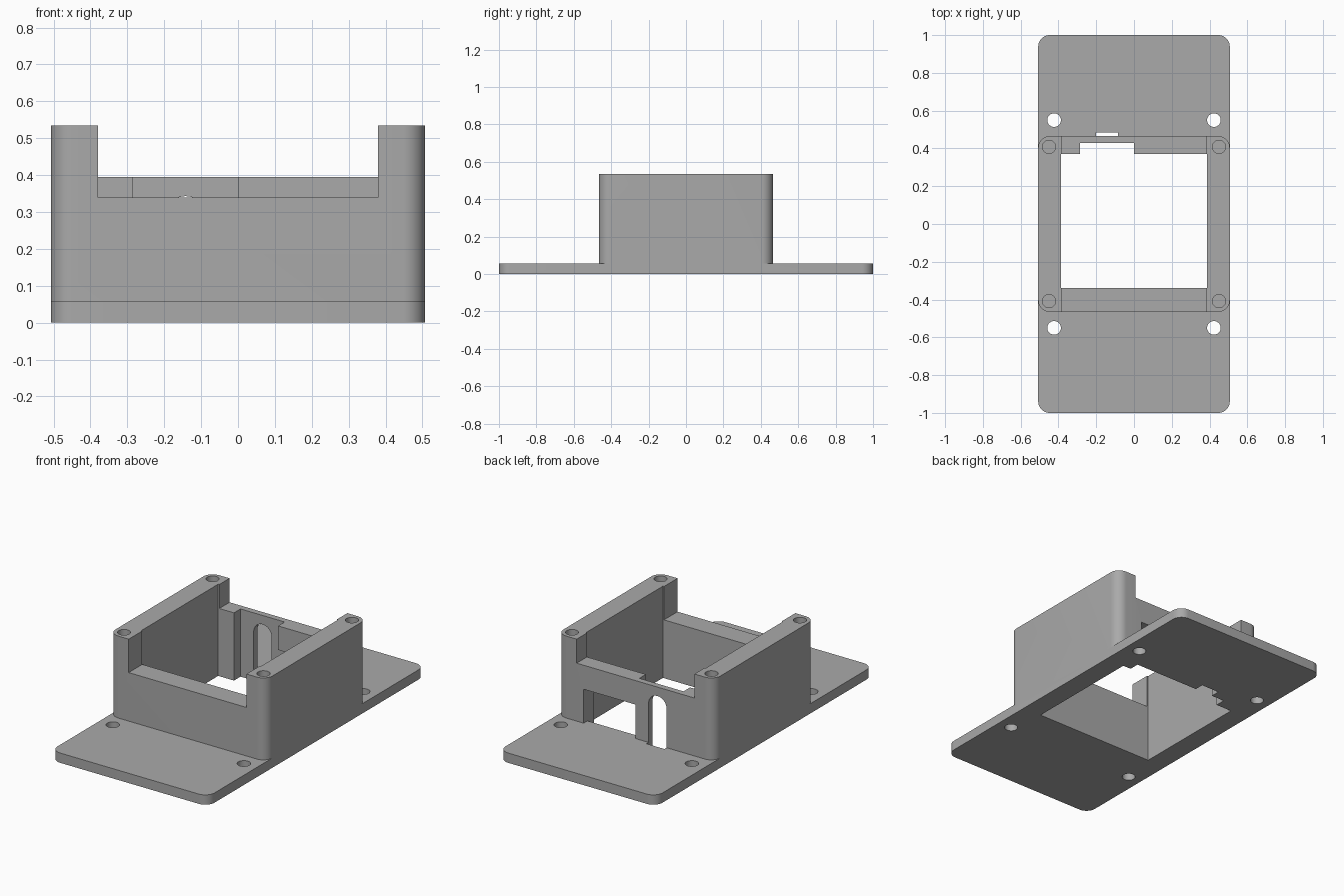
import bpy, bmesh
from math import pi, sin, cos

if "Cube" in bpy.data.objects:
    bpy.data.objects.remove(bpy.data.objects["Cube"])

W, BODY_Y, TOP, PLATE = 0.507, 0.465, 0.535, 0.057

grey = bpy.data.materials.new("plain_grey")
grey.use_nodes = True
colour = (0.4, 0.4, 0.4, 1)
grey.diffuse_color = colour
grey.node_tree.nodes["Principled BSDF"].inputs["Base Color"].default_value = colour


def prism(name, outline, low, high, upright=False):
    """Extrude an outline along z, or along y when upright."""
    bm = bmesh.new()
    place = (lambda a, b: (a, low, b)) if upright else (lambda a, b: (a, b, low))
    face = bm.faces.new([bm.verts.new(place(a, b)) for a, b in outline])
    new = bmesh.ops.extrude_face_region(bm, geom=[face])["geom"]
    step = (0, high - low, 0) if upright else (0, 0, high - low)
    bmesh.ops.translate(bm, vec=step, verts=[v for v in new if isinstance(v, bmesh.types.BMVert)])
    bmesh.ops.recalc_face_normals(bm, faces=bm.faces)
    mesh = bpy.data.meshes.new(name)
    bm.to_mesh(mesh)
    bm.free()
    mesh.materials.append(grey)
    ob = bpy.data.objects.new(name, mesh)
    bpy.context.collection.objects.link(ob)
    return ob


def arc(x, y, r, start, end, n):
    angles = [start + (end - start) * i / n for i in range(n + 1)]
    return [(x + r * cos(a), y + r * sin(a)) for a in angles]


def rounded(hx, hy, r):
    pts = []
    for i, (sx, sy) in enumerate([(1, 1), (-1, 1), (-1, -1), (1, -1)]):
        pts += arc(sx * (hx - r), sy * (hy - r), r, i * pi / 2, (i + 1) * pi / 2, 10)
    return pts


def box(name, x0, x1, y0, y1, z0, z1):
    return prism(name, [(x0, y0), (x1, y0), (x1, y1), (x0, y1)], z0, z1)


def combine(target, other, operation):
    mod = target.modifiers.new(other.name, "BOOLEAN")
    mod.operation, mod.solver, mod.object = operation, "EXACT", other
    other.hide_render = True
    bpy.context.view_layer.objects.active = target
    bpy.ops.object.modifier_apply(modifier=mod.name)
    bpy.data.objects.remove(other)


# Flanged plate with the housing standing on it
bracket = prism("mounting_bracket", rounded(W, 1, 0.06), 0, PLATE)
combine(bracket, prism("housing", rounded(W, BODY_Y, 0.06), 0.03, TOP), "UNION")

# Main opening, lowered end walls, and the stepped pocket in the back wall
cutters = [
    box("main_opening", -0.387, 0.387, -0.34, 0.37, -0.1, 0.7),
    box("front_notch", -0.38, 0.38, -0.6, -0.2, 0.34, 0.7),
    box("back_notch", -0.38, 0.38, 0.2, 0.6, 0.395, 0.7),
    box("back_pocket", -0.285, 0, 0.3, 0.43, -0.1, 0.7),
    box("socket_recess", -0.001, 0.335, 0.3, 0.43, -0.1, 0.255),
    box("socket_window", 0, 0.335, 0.4, 0.6, PLATE, 0.255),
]
# Arched slot that also bites into the plate
arch = [(-0.2, -0.1), (-0.084, -0.1)] + arc(-0.142, 0.285, 0.058, 0, pi, 16)
cutters.append(prism("arched_slot", arch, 0.4, 0.485, upright=True))

# Through holes in the flanges and blind screw holes in the wall tops
for sx in (-1, 1):
    for sy in (-1, 1):
        hole = arc(sx * 0.423, sy * 0.55, 0.036, 0, 2 * pi, 32)[:-1]
        cutters.append(prism("flange_hole", hole, -0.1, 0.2))
        hole = arc(sx * 0.45, sy * 0.408, 0.035, 0, 2 * pi, 32)[:-1]
        cutters.append(prism("screw_hole", hole, 0.25, 0.7))

for cutter in cutters:
    combine(bracket, cutter, "DIFFERENCE")

bpy.ops.object.select_all(action="DESELECT")
bracket.select_set(True)
bpy.context.view_layer.objects.active = bracket
bpy.ops.object.shade_smooth_by_angle(angle=pi / 6)
